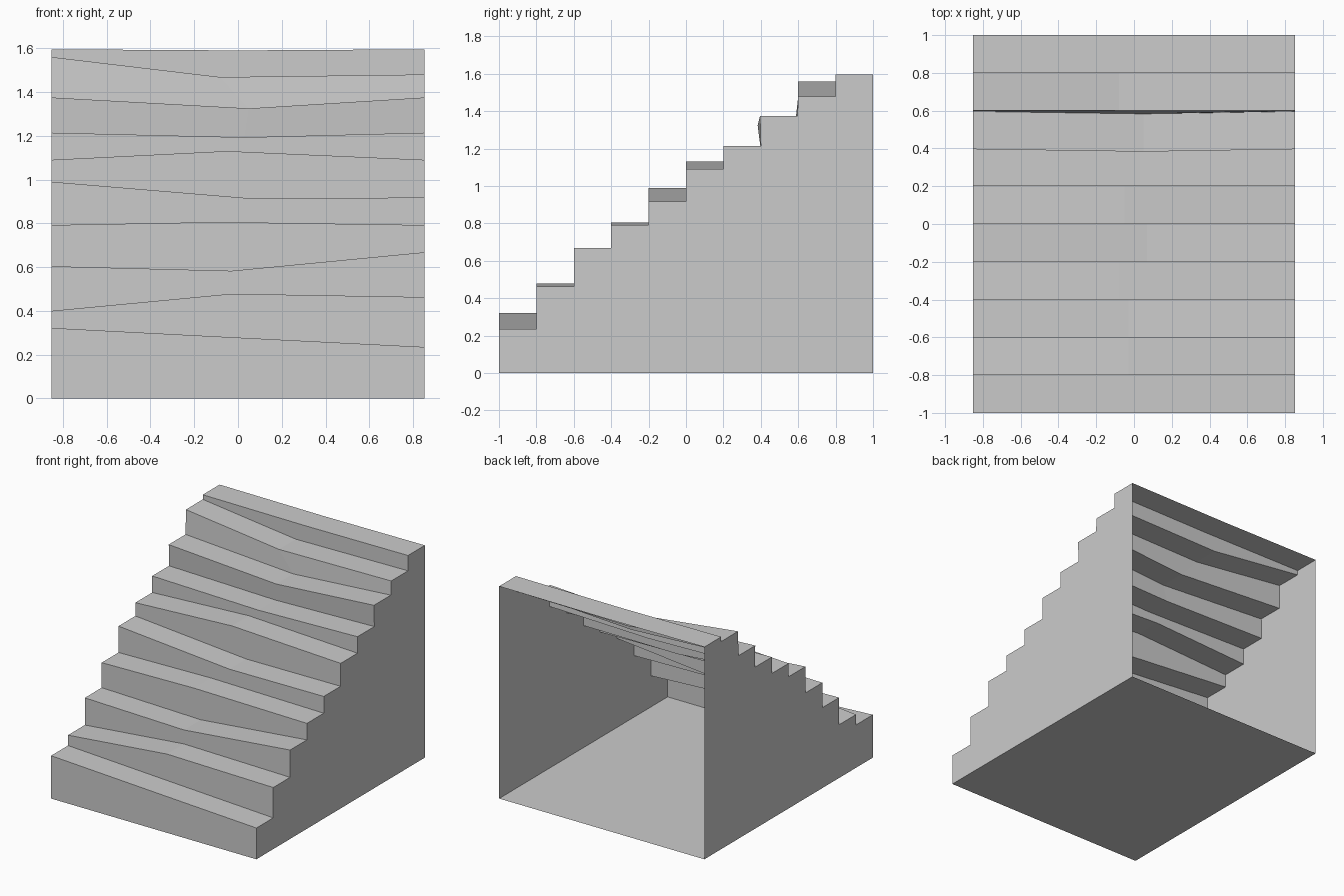
import bpy, bmesh

if "Cube" in bpy.data.objects:
    bpy.data.objects.remove(bpy.data.objects["Cube"])

HALF = 0.853   # half width
RUN = 0.2      # depth of each tread

# worn steps: left height, worn point x, worn point height, right height
STEPS = [
    (0.322, 0.00, 0.278, 0.235),
    (0.400, -0.03, 0.478, 0.463),
    (0.604, -0.03, 0.583, 0.668),
    (0.792, -0.08, 0.806, 0.792),
    (0.990, 0.07, 0.913, 0.918),
    (1.090, -0.05, 1.130, 1.090),
    (1.214, 0.03, 1.193, 1.214),
    (1.375, 0.05, 1.325, 1.375),
    (1.560, -0.08, 1.468, 1.480),
    (1.595, 0.00, 1.590, 1.595),
]
SHIFTED = 7    # this step sits slightly forward in the middle

bm = bmesh.new()


def row(y_side, y_mid, left, mid_x, mid, right):
    return [bm.verts.new(p) for p in
            ((-HALF, y_side, left), (mid_x, y_mid, mid), (HALF, y_side, right))]


# Rows of three points, running up over the treads
rows = [row(-1, -1, 0, 0, 0, 0)]
for i, (left, mid_x, mid, right) in enumerate(STEPS):
    y = -1 + i * RUN
    side, bow = (0.004, 0.017) if i == SHIFTED else (0, 0)
    rows.append(row(y - side, y - bow, left, mid_x, mid, right))
    rows.append(row(y + RUN - side, y + RUN - bow, left, mid_x, mid, right))

# Risers and treads
for a, b in zip(rows, rows[1:]):
    for k in (0, 1):
        bm.faces.new((a[k], a[k + 1], b[k + 1], b[k]))

# Side walls and floor; the back stays open
back_left = bm.verts.new((-HALF, 1, 0))
back_right = bm.verts.new((HALF, 1, 0))
bm.faces.new([back_left] + [r[0] for r in reversed(rows)])
bm.faces.new([r[2] for r in rows] + [back_right])
bm.faces.new((rows[0][2], rows[0][1], rows[0][0], back_left, back_right))
bmesh.ops.recalc_face_normals(bm, faces=bm.faces)
floor = min(bm.faces, key=lambda f: f.calc_center_median().z)
if floor.normal.z > 0:
    bmesh.ops.reverse_faces(bm, faces=bm.faces)

mesh = bpy.data.meshes.new("worn_staircase")
bm.to_mesh(mesh)
bm.free()
bpy.context.collection.objects.link(bpy.data.objects.new("worn_staircase", mesh))
